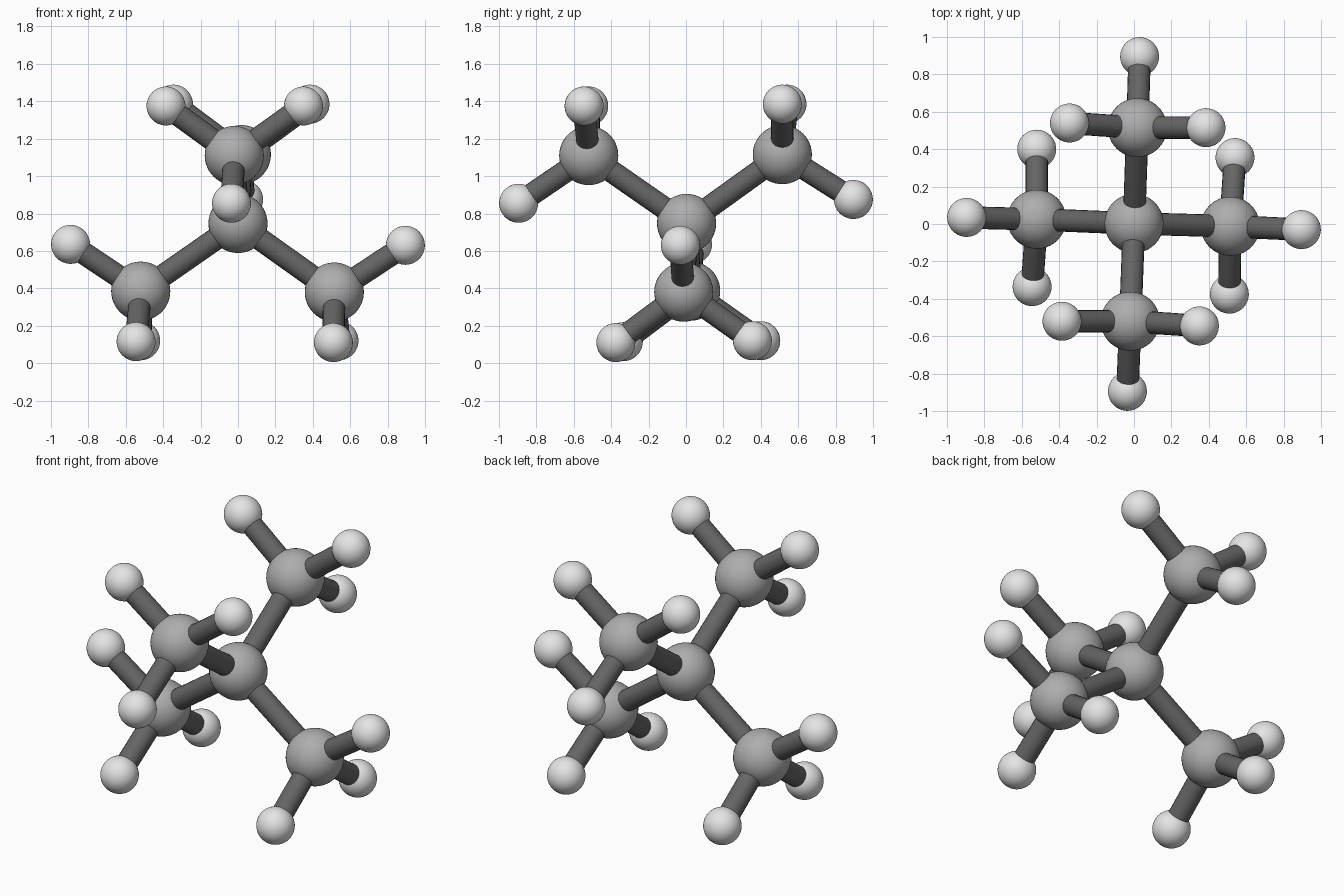
import bpy
from mathutils import Vector

cube = bpy.data.objects.get("Cube")
if cube:
    bpy.data.objects.remove(cube, do_unlink=True)


def make_material(name, grey):
    mat = bpy.data.materials.new(name)
    mat.use_nodes = True
    colour = (grey, grey, grey, 1)
    mat.diffuse_color = colour
    mat.node_tree.nodes["Principled BSDF"].inputs["Base Color"].default_value = colour
    return mat


MID_GREY = make_material("mid grey", 0.42)
LIGHT_GREY = make_material("light grey", 0.78)
DARK_GREY = make_material("dark grey", 0.13)
LARGE, SMALL, ROD = 0.158, 0.104, 0.06


def finish(name, mat):
    obj = bpy.context.object
    obj.name = name
    obj.data.materials.append(mat)
    bpy.ops.object.shade_smooth_by_angle()
    return obj


def ball(name, centre, radius, mat):
    bpy.ops.mesh.primitive_uv_sphere_add(segments=40, ring_count=24,
                                         radius=radius, location=centre)
    finish(name, mat)


def rod(name, start, end):
    a, b = Vector(start), Vector(end)
    bpy.ops.mesh.primitive_cylinder_add(vertices=20, radius=ROD,
                                        depth=(b - a).length, location=(a + b) / 2)
    obj = finish(name, DARK_GREY)
    obj.rotation_mode = 'QUATERNION'
    obj.rotation_quaternion = (b - a).to_track_quat('Z', 'Y')


# Each branch: its large ball, then the three small balls around it
branches = {
    "left": ((0.515, -0.012, 0.38),
             [(0.895, -0.03, 0.63), (0.54, 0.355, 0.12), (0.51, -0.375, 0.11)]),
    "right": ((-0.52, 0.025, 0.385),
              [(-0.895, 0.035, 0.635), (-0.52, 0.4, 0.12), (-0.545, -0.335, 0.115)]),
    "back": ((0.018, 0.515, 1.115),
             [(0.03, 0.895, 0.875), (-0.345, 0.54, 1.385), (0.385, 0.515, 1.385)]),
    "front": ((-0.02, -0.52, 1.11),
              [(-0.035, -0.895, 0.855), (-0.385, -0.52, 1.375), (0.35, -0.545, 1.375)]),
}

# Central ball
hub = (0, 0.003, 0.747)
ball("centre_ball", hub, LARGE, MID_GREY)

# Four branches with their rods
for side, (middle, tips) in branches.items():
    ball(side + "_large_ball", middle, LARGE, MID_GREY)
    rod(side + "_main_rod", hub, middle)
    for i, tip in enumerate(tips, 1):
        ball(f"{side}_small_ball_{i}", tip, SMALL, LIGHT_GREY)
        rod(f"{side}_short_rod_{i}", middle, tip)
